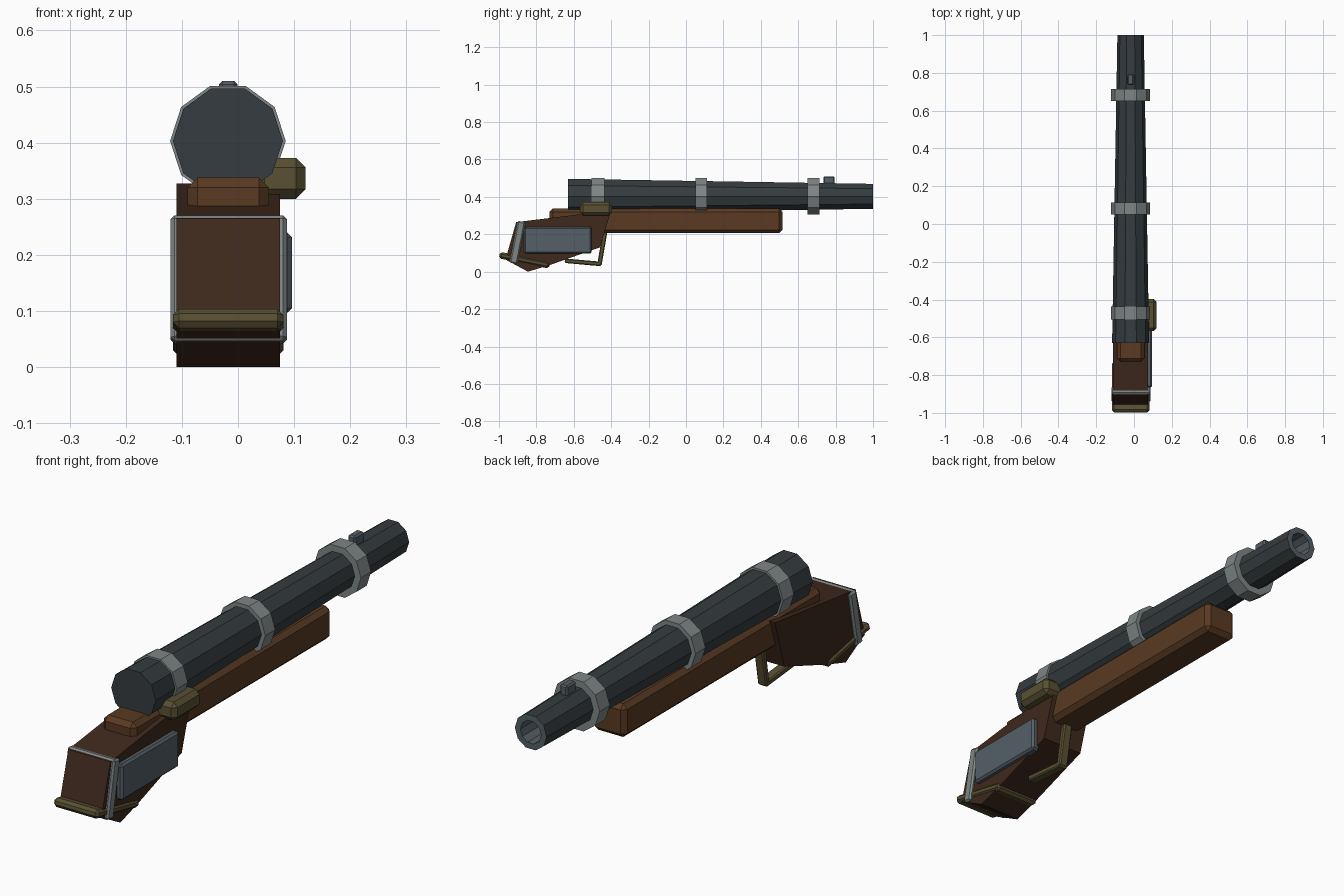
import bpy, bmesh
from math import cos, sin, pi, radians, atan2, hypot
from mathutils import Matrix

if "Cube" in bpy.data.objects:
    bpy.data.objects.remove(bpy.data.objects["Cube"])

CX, CZ, SIDES = -0.018, 0.403, 10  # barrel axis and facet count


def material(name, rgb):
    m = bpy.data.materials.new(name)
    m.diffuse_color = (*rgb, 1)
    m.use_nodes = True
    m.node_tree.nodes["Principled BSDF"].inputs["Base Color"].default_value = m.diffuse_color
    return m


GUNMETAL = material("gunmetal", (0.035, 0.045, 0.05))
STEEL = material("steel", (0.09, 0.115, 0.135))
SILVER = material("silver", (0.21, 0.24, 0.24))
DARK_WOOD = material("dark_wood", (0.05, 0.022, 0.012))
WOOD = material("wood", (0.10, 0.042, 0.016))
BRASS = material("brass", (0.10, 0.08, 0.032))


def finish(name, bm, *mats):
    bmesh.ops.recalc_face_normals(bm, faces=bm.faces)
    mesh = bpy.data.meshes.new(name)
    bm.to_mesh(mesh)
    bm.free()
    for m in mats:
        mesh.materials.append(m)
    ob = bpy.data.objects.new(name, mesh)
    bpy.context.collection.objects.link(ob)
    return ob


def box(name, x, y, z, mat, bevel=0.0, tilt=0.0):
    """Box from (min, max) ranges, chamfered, tilted about its own x axis."""
    bm = bmesh.new()
    size = [r[1] - r[0] for r in (x, y, z)]
    bmesh.ops.create_cube(bm, size=1, matrix=Matrix.Diagonal((*size, 1)))
    if bevel:
        bmesh.ops.bevel(bm, geom=bm.edges[:], offset=bevel, segments=1, affect='EDGES')
    ob = finish(name, bm, mat)
    ob.location = [(r[0] + r[1]) / 2 for r in (x, y, z)]
    ob.rotation_euler.x = tilt
    return ob


def lathe(name, profile, mats, closed=False, accent=()):
    """Faceted revolve of (radius, y) points around the barrel axis."""
    bm = bmesh.new()
    loops = [[bm.verts.new((CX + r * cos(2 * pi * i / SIDES), y,
                            CZ + r * sin(2 * pi * i / SIDES)))
              for i in range(SIDES)] for r, y in profile]
    pairs = list(zip(loops, loops[1:] + loops[:1]))
    for k, (a, b) in enumerate(pairs if closed else pairs[:-1]):
        for i in range(SIDES):
            j = (i + 1) % SIDES
            f = bm.faces.new((a[i], a[j], b[j], b[i]))
            f.material_index = int(k in accent)
    if not closed:
        bm.faces.new(loops[0])
        bm.faces.new(loops[-1])
    return finish(name, bm, *mats)


# Tapered barrel with a bored muzzle
lathe("barrel", [(0.098, -0.63), (0.070, 1.0), (0.046, 1.0), (0.046, 0.85)],
      (GUNMETAL, STEEL), accent=(1, 2))

# Barrel bands
for n, (y0, y1) in enumerate([(-0.505, -0.436), (0.05, 0.113), (0.65, 0.714)]):
    lathe(f"barrel_band_{n + 1}", [(0.103, y0), (0.103, y1), (0.07, y1), (0.07, y0)],
          (SILVER,), closed=True)

# Front sight
box("front_sight", (-0.034, -0.001), (0.735, 0.795), (0.455, 0.51), STEEL, 0.006)

# Fore-end under the barrel
box("fore_end", (-0.09, 0.055), (-0.73, 0.515), (0.206, 0.338), WOOD, 0.018)

# Butt stock: side profile extruded across x
bm = bmesh.new()
profile = [(-0.908, 0.265), (-0.40, 0.327), (-0.46, 0.13), (-0.73, 0.035),
           (-0.845, 0.0), (-0.965, 0.065)]
face = bm.faces.new([bm.verts.new((-0.11, y, z)) for y, z in profile])
ext = bmesh.ops.extrude_face_region(bm, geom=[face])["geom"]
bmesh.ops.translate(bm, vec=(0.185, 0, 0),
                    verts=[v for v in ext if isinstance(v, bmesh.types.BMVert)])
finish("butt_stock", bm, DARK_WOOD)

# Metal strap round the butt and brass toe plate
box("butt_strap", (-0.12, 0.087), (-0.922, -0.880), (0.042, 0.270), SILVER, 0.007, radians(-11))
box("toe_plate", (-0.116, 0.081), (-1.0, -0.727), (0.044, 0.079), BRASS, 0.011, radians(-11.5))

# Side plate and lock
box("side_plate", (0.06, 0.096), (-0.865, -0.505), (0.097, 0.24), STEEL, 0.008)
box("lock", (0.03, 0.12), (-0.567, -0.396), (0.30, 0.373), BRASS, 0.017)

# Trigger guard: two bars along a bent path
path = [(-0.432, 0.215), (-0.462, 0.042), (-0.64, 0.058)]
for n, ((ya, za), (yb, zb)) in enumerate(zip(path, path[1:])):
    ym, zm, half = (ya + yb) / 2, (za + zb) / 2, hypot(yb - ya, zb - za) / 2 + 0.008
    box(f"trigger_guard_{n + 1}", (CX - 0.02, CX + 0.02), (ym - half, ym + half),
        (zm - 0.012, zm + 0.012), BRASS, 0.005, atan2(zb - za, yb - ya))
